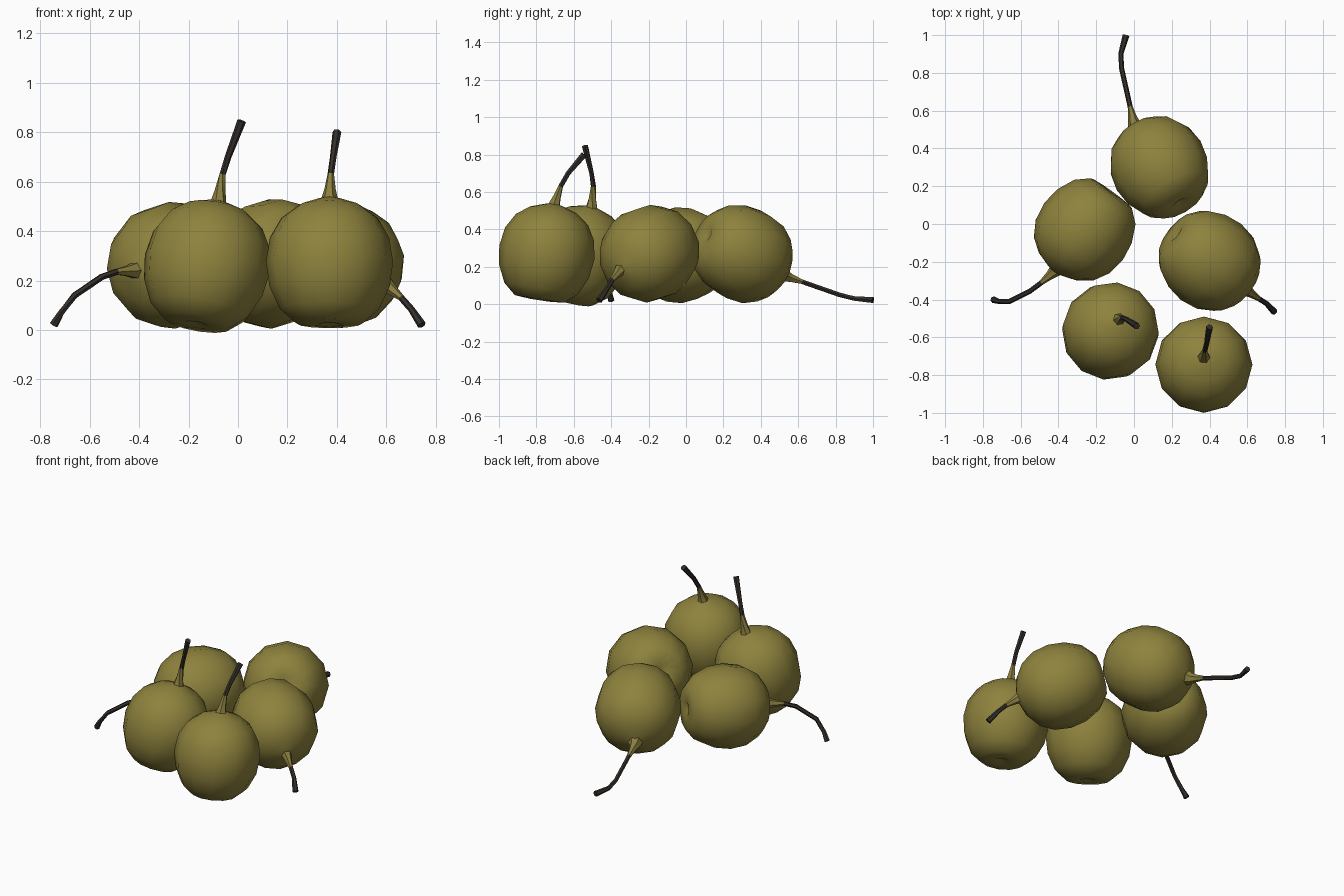
import bpy, bmesh, math
from mathutils import Vector

cube = bpy.data.objects.get("Cube")
if cube:
    bpy.data.objects.remove(cube)


def material(name, rgb):
    mat = bpy.data.materials.new(name)
    mat.use_nodes = True
    mat.diffuse_color = (*rgb, 1)
    mat.node_tree.nodes["Principled BSDF"].inputs["Base Color"].default_value = (*rgb, 1)
    return mat


OLIVE = material("olive skin", (0.27, 0.225, 0.047))
NECK = material("stem base olive", (0.25, 0.205, 0.05))
BARK = material("dark stem", (0.035, 0.028, 0.023))


def loft(name, rings, sides, mats, dark_from=None):
    """Skin round rings given as (centre, axis, radius) and cap the ends."""
    bm = bmesh.new()
    loops = []
    for centre, axis, radius in rings:
        turn = axis.to_track_quat('Z', 'Y')
        angles = [math.tau * i / sides for i in range(sides)]
        loops.append([bm.verts.new(centre + turn @ Vector((radius * math.cos(a), radius * math.sin(a), 0)))
                      for a in angles])
    for k, (low, high) in enumerate(zip(loops, loops[1:])):
        for i in range(sides):
            j = (i + 1) % sides
            face = bm.faces.new((low[i], low[j], high[j], high[i]))
            if dark_from is not None and k >= dark_from:
                face.material_index = 1
    bm.faces.new(loops[0][::-1])
    bm.faces.new(loops[-1]).material_index = 1 if dark_from is not None else 0
    bmesh.ops.recalc_face_normals(bm, faces=bm.faces)
    mesh = bpy.data.meshes.new(name)
    bm.to_mesh(mesh)
    bm.free()
    for m in mats:
        mesh.materials.append(m)
    obj = bpy.data.objects.new(name, mesh)
    bpy.context.collection.objects.link(obj)
    bpy.ops.object.select_all(action='DESELECT')
    obj.select_set(True)
    bpy.context.view_layer.objects.active = obj
    bpy.ops.object.shade_smooth_by_angle(angle=math.radians(50))


# Fruit outline from the blossom dimple to the neck: (radius, height)
PROFILE = [(0.015, -0.235), (0.05, -0.252), (0.135, -0.245), (0.2, -0.188), (0.243, -0.095),
           (0.257, 0.005), (0.241, 0.105), (0.195, 0.185), (0.125, 0.237), (0.05, 0.262), (0.02, 0.27)]

# Each fruit: centre, then the stem path from its neck to its tip
FRUITS = {
    "back": ((0.133, 0.305, 0.268),
             [(0, 0.53, 0.15), (-0.02, 0.62, 0.12), (-0.065, 0.82, 0.05), (-0.07, 0.9, 0.03), (-0.042, 1.0, 0.022)]),
    "right": ((-0.264, -0.035, 0.262),
              [(-0.42, -0.25, 0.24), (-0.49, -0.31, 0.235), (-0.55, -0.355, 0.215), (-0.66, -0.41, 0.14),
               (-0.715, -0.41, 0.07), (-0.745, -0.4, 0.02)]),
    "left": ((0.404, -0.198, 0.27),
             [(0.595, -0.35, 0.185), (0.66, -0.395, 0.13), (0.7, -0.42, 0.085), (0.743, -0.465, 0.02)]),
    "front_right": ((-0.125, -0.567, 0.262),
                    [(-0.08, -0.505, 0.51), (-0.062, -0.495, 0.63), (-0.04, -0.505, 0.7), (0.015, -0.54, 0.845)]),
    "front_left": ((0.37, -0.745, 0.27),
                   [(0.37, -0.705, 0.53), (0.375, -0.67, 0.63), (0.385, -0.63, 0.7), (0.4, -0.545, 0.8)]),
}

for label, (centre, path) in FRUITS.items():
    centre = Vector(centre)
    path = [Vector(p) for p in path]

    # Round body turned about the line towards its stem
    axis = (path[0] - centre).normalized()
    loft(label + "_fruit", [(centre + axis * h, axis, r) for r, h in PROFILE], 12, [OLIVE])

    # Flared fleshy neck narrowing into a thin dark stem with a knobbed tip
    path.insert(1, path[0].lerp(path[1], 0.4))
    path.insert(0, path[0] - axis * 0.03)
    last = len(path) - 1
    flare = [0.05, 0.034, 0.023]
    rings = []
    for i, p in enumerate(path):
        direction = (path[min(i + 1, last)] - path[max(i - 1, 0)]).normalized()
        radius = flare[i] if i < len(flare) else 0.018 if i == last else 0.0135
        rings.append((p, direction, radius))
    loft(label + "_stem", rings, 6, [NECK, BARK], dark_from=3)
